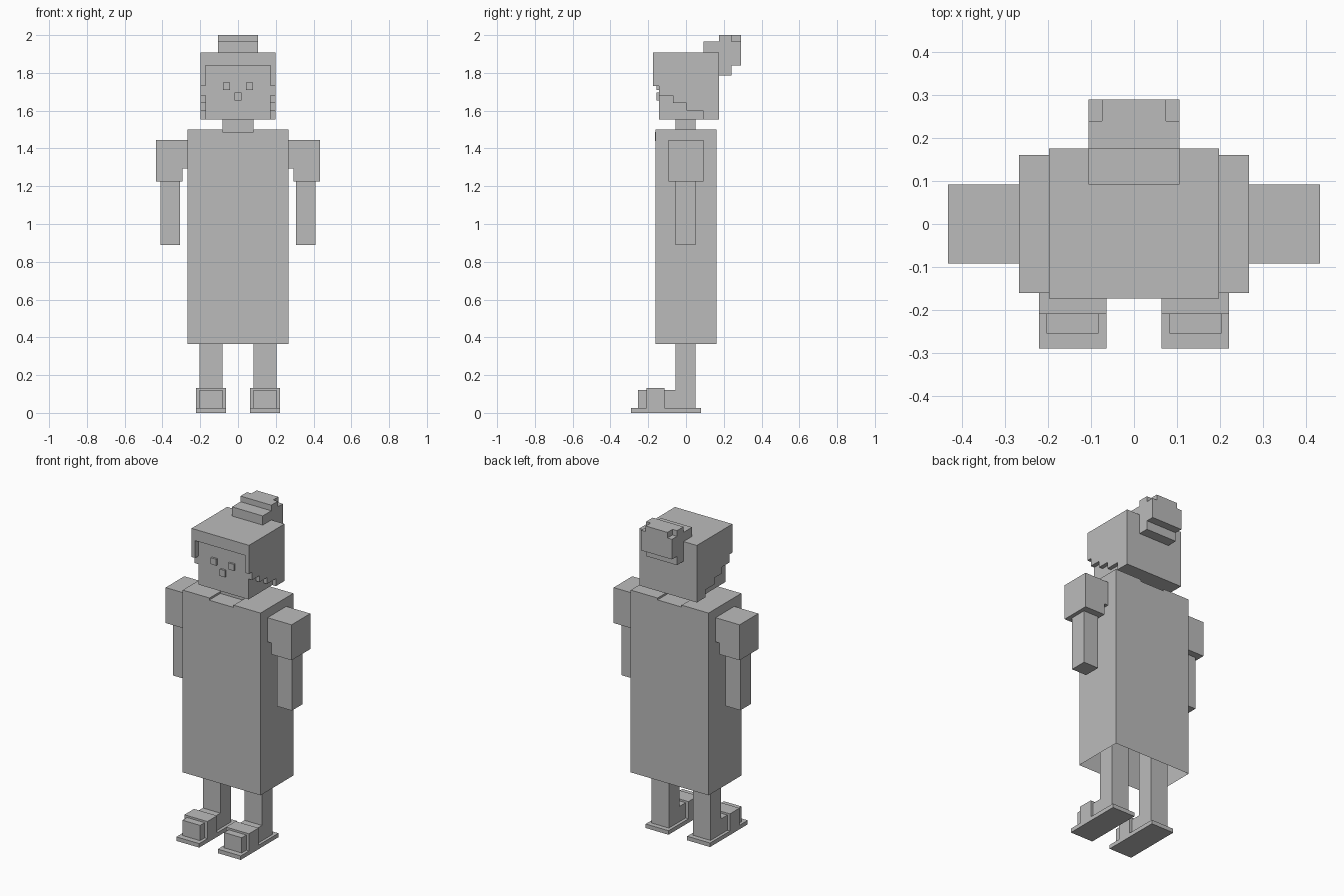
import bpy, bmesh

if "Cube" in bpy.data.objects:
    bpy.data.objects.remove(bpy.data.objects["Cube"])

grey = bpy.data.materials.new("plain_grey")
grey.diffuse_color = (0.5, 0.5, 0.5, 1)
grey.use_nodes = True
grey.node_tree.nodes["Principled BSDF"].inputs["Base Color"].default_value = grey.diffuse_color


def finish(name, bm):
    mesh = bpy.data.meshes.new(name)
    bmesh.ops.recalc_face_normals(bm, faces=bm.faces)
    bm.to_mesh(mesh)
    bm.free()
    mesh.materials.append(grey)
    ob = bpy.data.objects.new(name, mesh)
    bpy.context.collection.objects.link(ob)
    return ob


def add_box(bm, x, y, z):
    v = [bm.verts.new((a, b, c)) for c in z for b in y for a in x]
    for f in ((0, 1, 3, 2), (4, 5, 7, 6), (0, 1, 5, 4),
              (2, 3, 7, 6), (0, 2, 6, 4), (1, 3, 7, 5)):
        bm.faces.new([v[i] for i in f])


def box(name, x, y, z):
    bm = bmesh.new()
    add_box(bm, x, y, z)
    return finish(name, bm)


def extrude(name, outline, lo, hi, axis):
    """Prism: outline is (y, z) along x, or (x, z) along y."""
    bm = bmesh.new()
    put = (lambda p, t: (t, p[0], p[1])) if axis == "x" else (lambda p, t: (p[0], t, p[1]))
    a, b = ([bm.verts.new(put(p, t)) for p in outline] for t in (lo, hi))
    bm.faces.new(a)
    bm.faces.new(b)
    n = len(outline)
    for i in range(n):
        bm.faces.new((a[i], a[(i + 1) % n], b[(i + 1) % n], b[i]))
    return finish(name, bm)


def flip(pts, s):
    return [(s * a, b) for a, b in pts]


# Gown: shallow neckline channel on top, open underneath
gown = extrude("gown", [(-.268, .365), (.268, .365), (.268, 1.5), (.083, 1.5),
                        (.083, 1.488), (-.083, 1.488), (-.083, 1.5), (-.268, 1.5)],
               -.161, .161, "y")
bm = bmesh.new()
bm.from_mesh(gown.data)
bmesh.ops.delete(bm, geom=[f for f in bm.faces if f.normal.z < -.9], context="FACES_ONLY")
bm.to_mesh(gown.data)
bm.free()
box("neckline", (-.083, .083), (-.165, -.1), (1.44, 1.488))
box("neck", (-.083, .083), (-.055, .05), (1.44, 1.56))

# Head and raised face features
box("head", (-.173, .173), (-.143, .16), (1.553, 1.85))
for s, side in ((-1, "left"), (1, "right")):
    box(side + "_eye", sorted((s * .042, s * .08)), (-.155, -.14), (1.71, 1.75))
box("nose", (-.018, .018), (-.155, -.14), (1.653, 1.695))

# Hair: cap, back and stepped sides
box("hair_top", (-.198, .198), (-.174, .176), (1.838, 1.908))
box("hair_back", (-.173, .173), (.15, .176), (1.553, 1.838))
side_hair = [(-.174, 1.838), (-.174, 1.73), (-.143, 1.73), (-.143, 1.68), (-.07, 1.68),
             (-.07, 1.64), (.003, 1.64), (.003, 1.6), (.09, 1.6), (.09, 1.553),
             (.176, 1.553), (.176, 1.838)]
for s, side in ((-1, "left"), (1, "right")):
    extrude(side + "_hair", side_hair, s * .173, s * .198, "x")

# Bun
bm = bmesh.new()
add_box(bm, (-.106, .106), (.092, .176), (1.908, 1.965))
add_box(bm, (-.106, .106), (.176, .24), (1.785, 2.0))
add_box(bm, (-.106, .106), (.24, .29), (1.84, 1.965))
add_box(bm, (-.075, .075), (.24, .29), (1.965, 2.0))
finish("bun", bm)

# Limbs, mirrored
sleeve = [(.262, 1.445), (.434, 1.445), (.434, 1.224), (.295, 1.224),
          (.295, 1.295), (.262, 1.295)]
for s, side in ((-1, "left"), (1, "right")):
    def limb(name, x, y, z):
        box(side + name, sorted((s * x[0], s * x[1])), y, z)
    extrude(side + "_sleeve", flip(sleeve, s), -.092, .092, "y")
    limb("_arm", (.307, .41), (-.055, .05), (.89, 1.25))
    limb("_leg", (.083, .204), (-.055, .05), (.025, .6))
    limb("_sole", (.064, .222), (-.29, .08), (0, .025))
    limb("_foot", (.083, .204), (-.255, -.05), (.025, .12))
    limb("_strap", (.064, .222), (-.21, -.115), (.025, .132))
